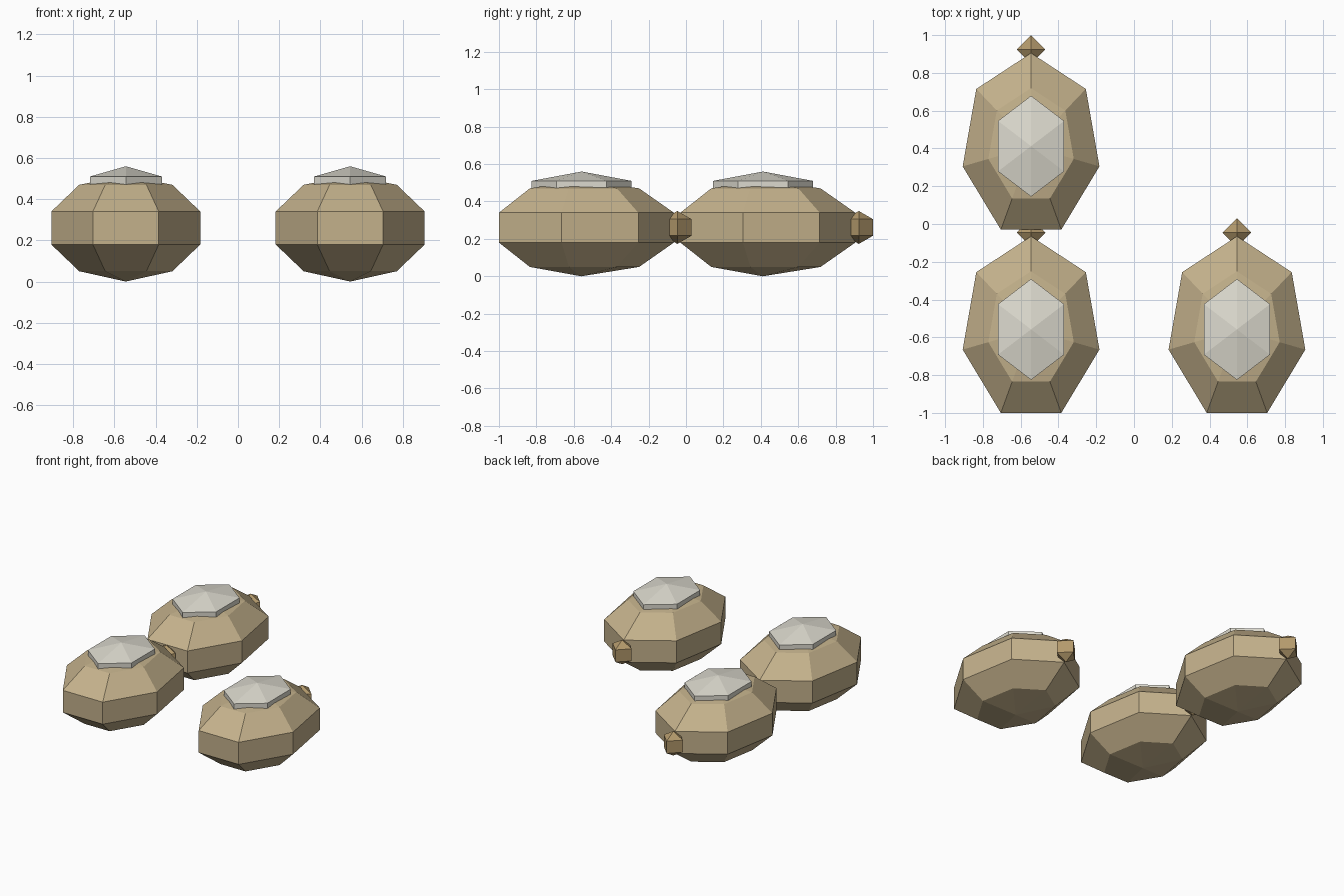
import bpy, bmesh, math

if "Cube" in bpy.data.objects:
    bpy.data.objects.remove(bpy.data.objects["Cube"])

def material(name, rgb):
    m = bpy.data.materials.new(name)
    m.diffuse_color = (*rgb, 1)
    m.use_nodes = True
    m.node_tree.nodes["Principled BSDF"].inputs["Base Color"].default_value = m.diffuse_color
    return m

TAN = material("tan_shell", (0.55, 0.44, 0.26))
PALE = material("pale_cap", (0.72, 0.70, 0.62))
BROWN = material("brown_knob", (0.45, 0.32, 0.15))

def stack(name, outline, levels, bottom, top, loc, mat):
    """Stack scaled copies of an outline (z, scale) and close both ends with a point (or None for flat)."""
    bm = bmesh.new()
    rings = [[bm.verts.new((x * s, y * s, z)) for x, y in outline] for z, s in levels]
    n = len(outline)
    for a, b in zip(rings, rings[1:]):
        for i in range(n):
            j = (i + 1) % n
            bm.faces.new((a[i], a[j], b[j], b[i]))
    for ring, z in ((rings[0], bottom), (rings[-1], top)):
        if z is None:
            bm.faces.new(ring)
            continue
        tip = bm.verts.new((0, 0, z))
        for i in range(n):
            bm.faces.new((ring[i], ring[(i + 1) % n], tip))
    bmesh.ops.recalc_face_normals(bm, faces=bm.faces)
    me = bpy.data.meshes.new(name)
    bm.to_mesh(me)
    bm.free()
    me.materials.append(mat)
    ob = bpy.data.objects.new(name, me)
    ob.location = loc
    bpy.context.collection.objects.link(ob)
    return ob

def ellipse(n, rx, ry):
    return [(rx * math.sin(2 * math.pi * i / n), ry * math.cos(2 * math.pi * i / n)) for i in range(n)]

# Seven-sided shell outline: right half, mirrored to the left
half = [(0.16, -0.44), (0.362, -0.105), (0.29, 0.305)]
shell_outline = half + [(0, 0.495)] + [(-x, y) for x, y in reversed(half)]

for x, y in ((-0.545, -0.56), (-0.545, 0.41), (0.545, -0.56)):
    # Faceted shell
    stack("shell", shell_outline, [(0.05, 0.625), (0.18, 1), (0.34, 1), (0.47, 0.625)],
          0.0, 0.515, (x, y, 0), TAN)
    # Hexagonal cap with a shallow point
    stack("cap", ellipse(6, 0.202, 0.267), [(0.47, 1), (0.51, 1)], None, 0.56, (x, y + 0.002, 0), PALE)
    # Four-sided knob at the back tip
    stack("knob", ellipse(4, 0.076, 0.076), [(0.217, 1), (0.305, 1)], 0.173, 0.349, (x, y + 0.514, 0), BROWN)
